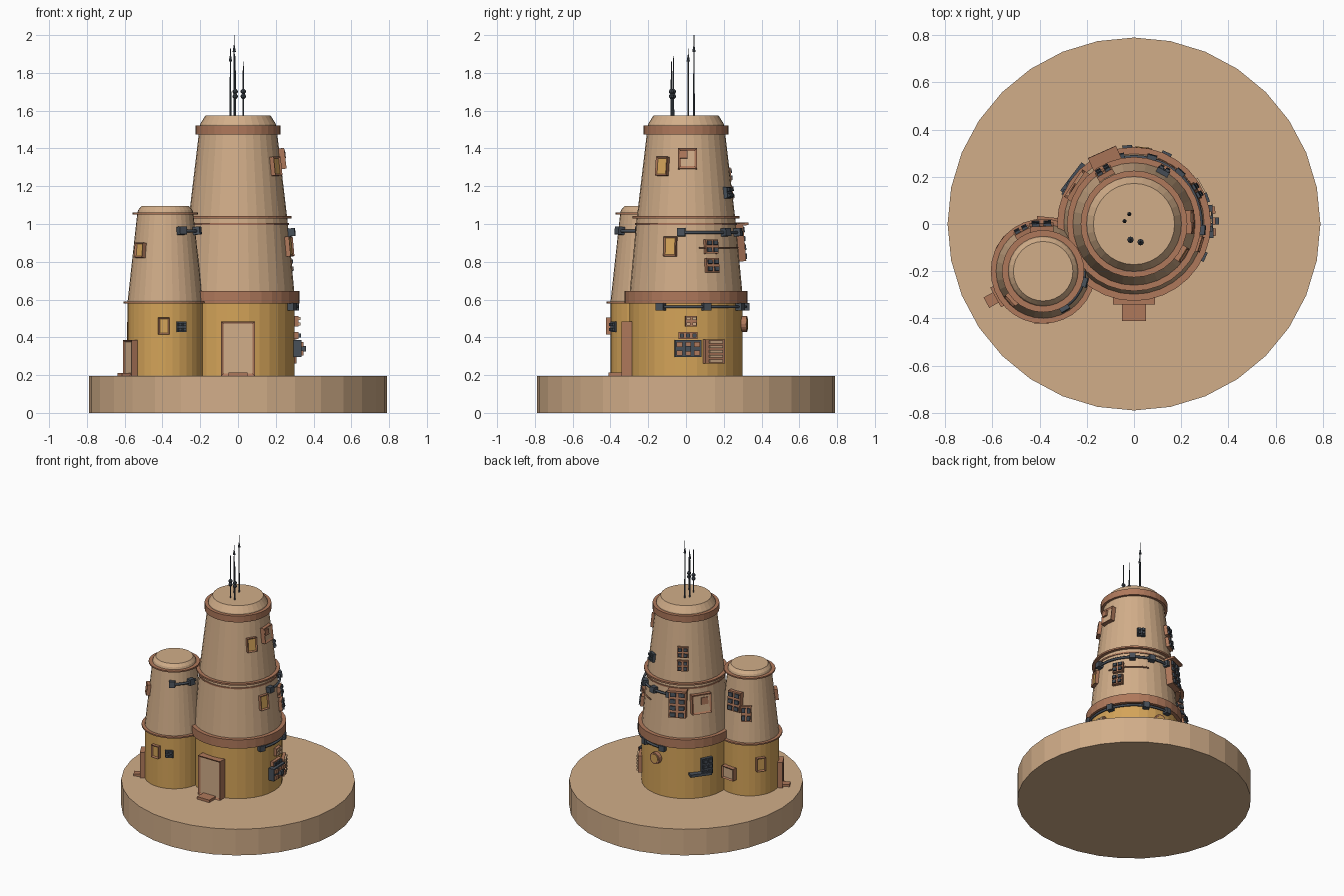
import bpy, bmesh, math
from mathutils import Matrix, Vector

cube = bpy.data.objects.get("Cube")
if cube:
    bpy.data.objects.remove(cube)


def material(name, rgb):
    m = bpy.data.materials.new(name)
    m.use_nodes = True
    m.diffuse_color = (*rgb, 1)
    m.node_tree.nodes["Principled BSDF"].inputs["Base Color"].default_value = (*rgb, 1)
    return m


SAND = material("sand plaster", (0.64, 0.42, 0.25))
OCHRE = material("ochre plaster", (0.66, 0.37, 0.10))
TRIM = material("clay trim", (0.43, 0.19, 0.105))
METAL = material("dark metal", (0.065, 0.08, 0.10))


def finish(name, bm, mats, matrix=None):
    me = bpy.data.meshes.new(name)
    bmesh.ops.recalc_face_normals(bm, faces=bm.faces)
    bm.to_mesh(me)
    bm.free()
    for m in mats:
        me.materials.append(m)
    ob = bpy.data.objects.new(name, me)
    if matrix:
        ob.matrix_world = matrix
    bpy.context.collection.objects.link(ob)
    return ob


def lathe(name, profile, mat, centre=(0, 0), sides=32):
    """Closed solid of revolution from (radius, z) points."""
    bm = bmesh.new()
    rings = []
    for r, z in profile:
        angles = [2 * math.pi * i / sides for i in range(sides)]
        rings.append([bm.verts.new((r * math.cos(a), r * math.sin(a), z)) for a in angles])
    for low, high in zip(rings, rings[1:]):
        for i in range(sides):
            j = (i + 1) % sides
            bm.faces.new((low[i], low[j], high[j], high[i]))
    bm.faces.new(rings[0])
    bm.faces.new(rings[-1])
    return finish(name, bm, [mat], Matrix.Translation((*centre, 0)))


def band(name, r, z0, z1, centre=(0, 0)):
    lathe(name, [(r, z0), (r, z1)], TRIM, centre)


# Towers: centre and wall profile, used to seat details on the wall
MAIN = ((0, 0), [(0.30, 0.19), (0.30, 0.62), (0.262, 1.02), (0.205, 1.5)])
SIDE = ((-0.385, -0.2), [(0.20, 0.19), (0.20, 0.585), (0.148, 1.06)])


def wall(tower, z):
    """Radius and lean of the wall at a height."""
    for (r0, z0), (r1, z1) in zip(tower[1], tower[1][1:]):
        if z <= z1:
            break
    return r0 + (r1 - r0) * (z - z0) / (z1 - z0), math.atan2(r0 - r1, z1 - z0)


def seat(tower, deg, z):
    """Matrix on the wall: x sideways, y outward, z up the wall."""
    r, lean = wall(tower, z)
    a = math.radians(deg)
    out = Vector((math.cos(a), math.sin(a), 0))
    side = Vector((math.sin(a), -math.cos(a), 0))
    n = out * math.cos(lean) + Vector((0, 0, math.sin(lean)))
    m = Matrix((side, n, side.cross(n))).transposed().to_4x4()
    m.translation = Vector((*tower[0], z)) + out * r
    return m


def add_box(bm, x, y, z, w, d, h, index=0):
    m = Matrix.Translation((x, y, z)) @ Matrix.Diagonal((w, d, h, 1))
    verts = bmesh.ops.create_cube(bm, size=1, matrix=m)["verts"]
    faces = {f for v in verts for f in v.link_faces}
    for f in faces:
        f.material_index = index
    return faces


def framed(name, tower, deg, z, w, h, inner, rim=0.012, depth=0.022):
    """Framed panel with a recessed face."""
    bm = bmesh.new()
    faces = add_box(bm, 0, depth / 2 - 0.015, 0, w, depth + 0.03, h)
    bm.normal_update()
    front = max(faces, key=lambda f: f.calc_center_median().y)
    bmesh.ops.inset_region(bm, faces=[front], thickness=rim, depth=0)
    bmesh.ops.translate(bm, verts=front.verts, vec=(0, -0.008, 0))
    front.material_index = 1
    return finish(name, bm, [TRIM, inner], seat(tower, deg, z))


def vent(name, tower, deg, z, w, h, cols, rows, base=TRIM, cell=METAL, depth=0.02):
    """Plate carrying a grid of raised cells."""
    bm = bmesh.new()
    add_box(bm, 0, depth / 2 - 0.015, 0, w, depth + 0.03, h)
    cw, ch = w / cols, h / rows
    for i in range(cols):
        for j in range(rows):
            add_box(bm, (i + 0.5) * cw - w / 2, depth + 0.004, (j + 0.5) * ch - h / 2,
                    cw * 0.65, 0.014, ch * 0.6, 1)
    return finish(name, bm, [base, cell], seat(tower, deg, z))


def block(name, tower, deg, z, w, d, h, mat, out=0):
    bm = bmesh.new()
    add_box(bm, 0, out, 0, w, d, h)
    return finish(name, bm, [mat], seat(tower, deg, z))


def conduit(name, tower, z, start, end, boxes, radius=0.009, mat=METAL):
    """Pipe hugging the wall, with junction boxes."""
    cu = bpy.data.curves.new(name, "CURVE")
    cu.dimensions = "3D"
    cu.bevel_depth = radius
    cu.bevel_resolution = 1
    cu.use_fill_caps = True
    sp = cu.splines.new("POLY")
    n = 16
    sp.points.add(n)
    r = wall(tower, z)[0] + 0.015
    for i, p in enumerate(sp.points):
        a = math.radians(start + (end - start) * i / n)
        p.co = (tower[0][0] + r * math.cos(a), tower[0][1] + r * math.sin(a), z, 1)
    cu.materials.append(mat)
    bpy.context.collection.objects.link(bpy.data.objects.new(name, cu))
    for a in boxes:
        block(name + "_junction", tower, a, z, 0.042, 0.05, 0.042, mat, 0.01)


# Ground disc
lathe("ground_disc", [(0.79, 0), (0.79, 0.195)], SAND)

# Main tower
lathe("main_base", [(0.30, 0.19), (0.30, 0.6)], OCHRE)
lathe("main_lower_wall", [(0.302, 0.6), (0.262, 1.02)], SAND)
lathe("main_upper_wall", [(0.262, 1.02), (0.205, 1.5)], SAND)
lathe("main_cap", [(0.205, 1.5), (0.2, 1.53), (0.172, 1.575)], SAND)
band("main_lower_band", 0.326, 0.58, 0.645)
band("main_middle_ledge", 0.284, 1.03, 1.042)
band("main_middle_lip", 0.27, 0.996, 1.006)
band("main_upper_band", 0.226, 1.475, 1.522)

# Side tower
lathe("side_base", [(0.20, 0.19), (0.20, 0.585)], OCHRE, SIDE[0])
lathe("side_wall", [(0.20, 0.585), (0.148, 1.06), (0.143, 1.075), (0.126, 1.095)], SAND, SIDE[0])
band("side_lower_ledge", 0.222, 0.58, 0.59, SIDE[0])
band("side_upper_ledge", 0.174, 1.05, 1.06, SIDE[0])

# Doors and steps
framed("main_door", MAIN, -90, 0.34, 0.18, 0.29, SAND, 0.018, 0.042)
block("main_step", MAIN, -90, 0.203, 0.1, 0.12, 0.022, TRIM, 0.05)
framed("side_door", SIDE, 209, 0.29, 0.095, 0.19, SAND, 0.014, 0.03)
block("side_step", SIDE, 209, 0.203, 0.05, 0.09, 0.018, TRIM, 0.03)

# Windows
for tower, deg, z, w, h in [(MAIN, -32, 1.305, 0.07, 0.1), (MAIN, -17, 0.88, 0.068, 0.105),
                            (SIDE, 222, 0.86, 0.062, 0.08), (SIDE, -92, 0.46, 0.06, 0.09),
                            (SIDE, 146, 0.43, 0.065, 0.1)]:
    framed("window", tower, deg, z, w, h, OCHRE)

# Porthole on the back
ring = bmesh.new()
for r0, index, height in [(0.042, 0, 0.05), (0.031, 1, 0.056)]:
    made = bmesh.ops.create_cone(ring, cap_ends=True, segments=16, radius1=r0, radius2=r0,
                                 depth=height, matrix=Matrix.Rotation(math.pi / 2, 4, "X"))
    for f in {f for v in made["verts"] for f in v.link_faces}:
        f.material_index = index
finish("porthole", ring, [TRIM, OCHRE], seat(MAIN, 84, 0.47))

# Wall hatches
framed("upper_hatch", MAIN, 2, 1.345, 0.1, 0.11, SAND, 0.02, 0.026)
block("upper_hatch_plate", MAIN, -3, 1.365, 0.04, 0.06, 0.04, TRIM)
framed("rear_hatch", MAIN, 146, 0.89, 0.14, 0.14, SAND, 0.018, 0.03)
block("rear_hatch_plate", MAIN, 150, 0.91, 0.05, 0.06, 0.05, TRIM)
framed("side_rear_hatch", SIDE, 84, 0.35, 0.1, 0.09, SAND, 0.014, 0.03)

# Vents and machinery
vent("upper_rear_vent", MAIN, 120, 1.26, 0.075, 0.075, 2, 2)
vent("upper_rear_vent", MAIN, 120, 1.165, 0.075, 0.075, 2, 2)
vent("middle_vent", MAIN, 28, 0.88, 0.075, 0.075, 2, 2)
vent("middle_vent", MAIN, 28, 0.78, 0.075, 0.075, 2, 2)
conduit("middle_rail", MAIN, 0.875, 14, 70, [], 0.005, TRIM)
vent("rear_machine", MAIN, 114, 0.895, 0.12, 0.19, 2, 4, depth=0.04)
block("rear_machine_hood", MAIN, 114, 0.995, 0.13, 0.1, 0.014, TRIM, 0.02)
vent("side_rear_vent", SIDE, 92, 0.88, 0.1, 0.14, 2, 3, depth=0.03)
vent("side_rear_vent", SIDE, 118, 0.8, 0.07, 0.11, 2, 2)
vent("front_side_vent", SIDE, -65, 0.455, 0.055, 0.055, 2, 2, METAL, METAL, 0.008)
vent("grille", MAIN, 29, 0.325, 0.12, 0.125, 1, 5, TRIM, SAND, 0.02)
vent("lower_machine", MAIN, 2, 0.34, 0.14, 0.09, 3, 2, METAL, TRIM, 0.035)
block("lower_machine_arm", MAIN, 2, 0.34, 0.03, 0.12, 0.03, METAL)
vent("lower_vent", MAIN, 5, 0.485, 0.062, 0.055, 2, 2, TRIM, SAND)
vent("lower_vent", MAIN, 2, 0.41, 0.1, 0.035, 3, 1, TRIM, METAL)
vent("rear_radiator", MAIN, 152, 0.43, 0.08, 0.12, 2, 3, METAL, METAL, 0.02)
block("rear_radiator_arm", MAIN, 143, 0.38, 0.15, 0.07, 0.02, METAL)
vent("upper_gadget", MAIN, 61, 1.165, 0.055, 0.06, 2, 2, METAL, METAL, 0.02)

# Conduits
conduit("lower_conduit", MAIN, 0.562, -25, 95, [-25, 20, 65, 95])
conduit("upper_conduit", MAIN, 0.955, -5, 102, [-5, 48, 75, 102])
conduit("side_conduit", SIDE, 0.963, -60, 0, [-60, -15])

# Roof antennas
for x, y, top, collar in [(-0.04, 0.012, 1.93, 1.87), (-0.02, 0.042, 2.0, 1.92),
                          (-0.015, -0.067, 1.89, 1.68), (0.028, -0.077, 1.86, 1.68)]:
    lathe("antenna", [(0.005, 1.57), (0.004, 1.75), (0.002, top)], METAL, (x, y), 8)
    if collar < 1.8:
        for dz in (0, 0.025):
            lathe("antenna_knob", [(0.006, collar - 0.018 + dz), (0.014, collar - 0.008 + dz),
                                   (0.014, collar + dz), (0.006, collar + 0.01 + dz)], METAL, (x, y), 8)
    else:
        lathe("antenna_tip", [(0.009, collar - 0.01), (0.002, collar + 0.03)], METAL, (x, y), 8)
